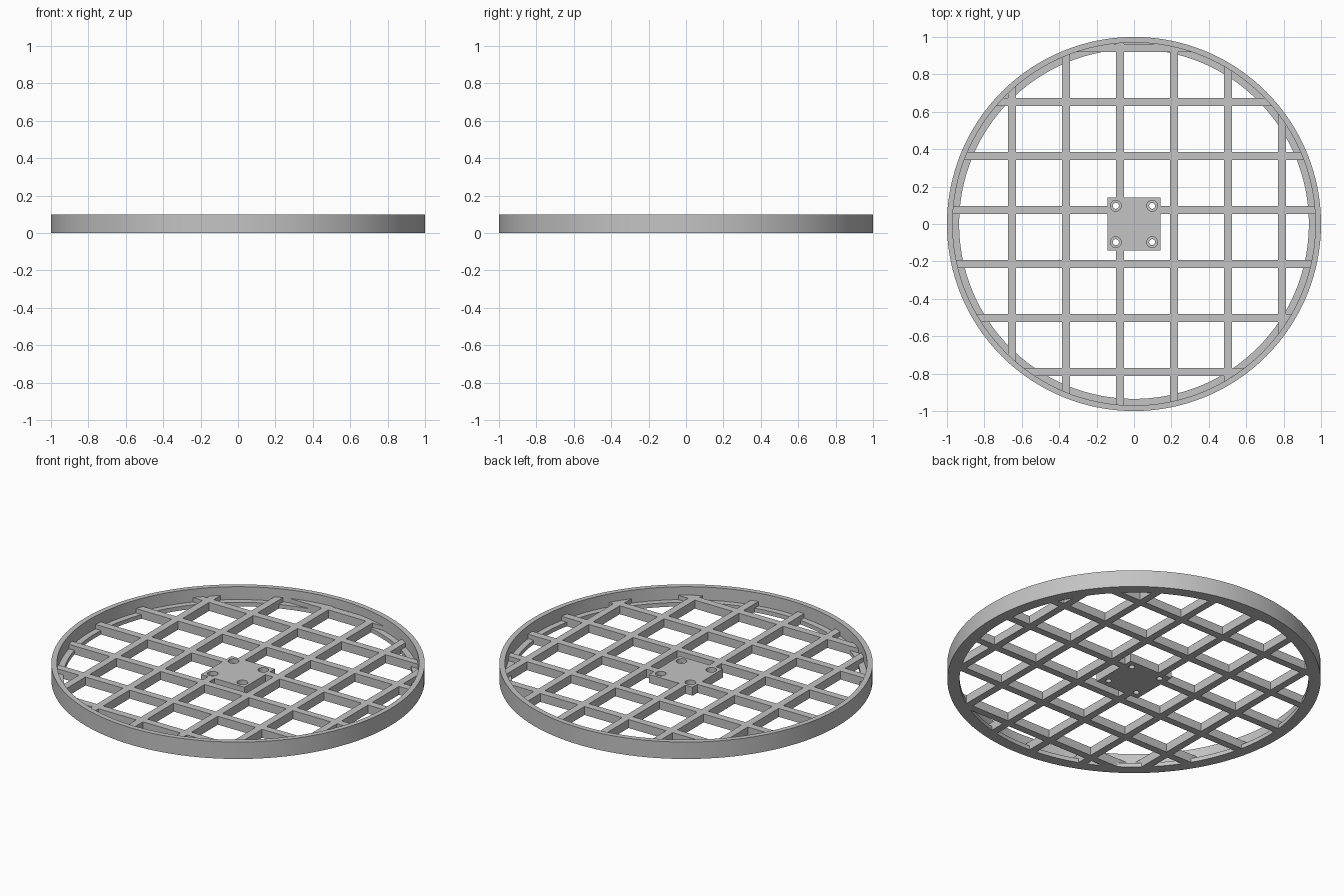
import bpy, bmesh, math

if "Cube" in bpy.data.objects:
    bpy.data.objects.remove(bpy.data.objects["Cube"])

grey = bpy.data.materials.new("light_grey")
grey.diffuse_color = (0.55, 0.55, 0.55, 1)
grey.use_nodes = True
grey.node_tree.nodes["Principled BSDF"].inputs["Base Color"].default_value = grey.diffuse_color

R_OUT, R_WALL, R_LIP = 1.0, 0.97, 0.935
H, H_LIP, H_BAR = 0.1, 0.024, 0.05
SEG = 128
BAR_W, STEP = 0.043, 0.2887


def finish(name, bm):
    bmesh.ops.recalc_face_normals(bm, faces=bm.faces)
    me = bpy.data.meshes.new(name)
    bm.to_mesh(me)
    bm.free()
    me.materials.append(grey)
    ob = bpy.data.objects.new(name, me)
    bpy.context.collection.objects.link(ob)
    return ob


def prism(name, pts, z0, z1):
    bm = bmesh.new()
    lo = [bm.verts.new((x, y, z0)) for x, y in pts]
    hi = [bm.verts.new((x, y, z1)) for x, y in pts]
    bm.faces.new(lo)
    bm.faces.new(hi)
    n = len(pts)
    for i in range(n):
        j = (i + 1) % n
        bm.faces.new((lo[i], lo[j], hi[j], hi[i]))
    return finish(name, bm)


def circle(cx, cy, r, n=32):
    return [(cx + r * math.cos(2 * math.pi * i / n),
             cy + r * math.sin(2 * math.pi * i / n)) for i in range(n)]


def combine(ob, other, op):
    mod = ob.modifiers.new(op, 'BOOLEAN')
    mod.operation, mod.object, mod.solver = op, other, 'EXACT'
    bpy.context.view_layer.objects.active = ob
    bpy.ops.object.modifier_apply(modifier=mod.name)
    bpy.data.objects.remove(other)


def smooth(ob):
    bpy.ops.object.select_all(action='DESELECT')
    ob.select_set(True)
    bpy.context.view_layer.objects.active = ob
    bpy.ops.object.shade_smooth_by_angle(angle=math.radians(30))


# Outer rim: L-shaped section swept round the centre
profile = [(R_LIP, 0), (R_OUT, 0), (R_OUT, H), (R_WALL, H), (R_WALL, H_LIP), (R_LIP, H_LIP)]
bm = bmesh.new()
rings = [[bm.verts.new((x, y, z)) for x, y in circle(0, 0, r, SEG)] for r, z in profile]
for a, b in zip(rings, rings[1:] + rings[:1]):
    for i in range(SEG):
        j = (i + 1) % SEG
        bm.faces.new((a[i], a[j], b[j], b[i]))
smooth(finish("outer_rim", bm))


# Grid bar: a strip whose ends follow the rim wall
def bar(c, along_x):
    cross = [c + BAR_W * (k / 6 - 0.5) for k in range(7)]
    half = [math.sqrt((R_WALL + 0.003) ** 2 - v * v) for v in cross]
    pts = list(zip(half, cross)) + [(-h, v) for h, v in zip(half[::-1], cross[::-1])]
    if not along_x:
        pts = [(y, x) for x, y in pts]
    return prism("grid_bar", pts, 0, H_BAR)


# Centre plate joined with all the bars into one lattice
S = 0.142
lattice = prism("lattice", [(-S, -S), (S, -S), (S, S), (-S, S)], 0, H_BAR)
for i in range(6):
    c = -0.652 + i * STEP
    combine(lattice, bar(c, False), 'UNION')
    combine(lattice, bar(-c, True), 'UNION')
combine(lattice, bar(0.652 + STEP, True), 'UNION')

# Stepped screw holes in the centre plate
for sx in (-1, 1):
    for sy in (-1, 1):
        for r, z in ((0.016, -0.05), (0.029, 0.024)):
            cutter = prism("cutter", circle(sx * 0.097, sy * 0.097, r), z, 0.1)
            combine(lattice, cutter, 'DIFFERENCE')
smooth(lattice)
